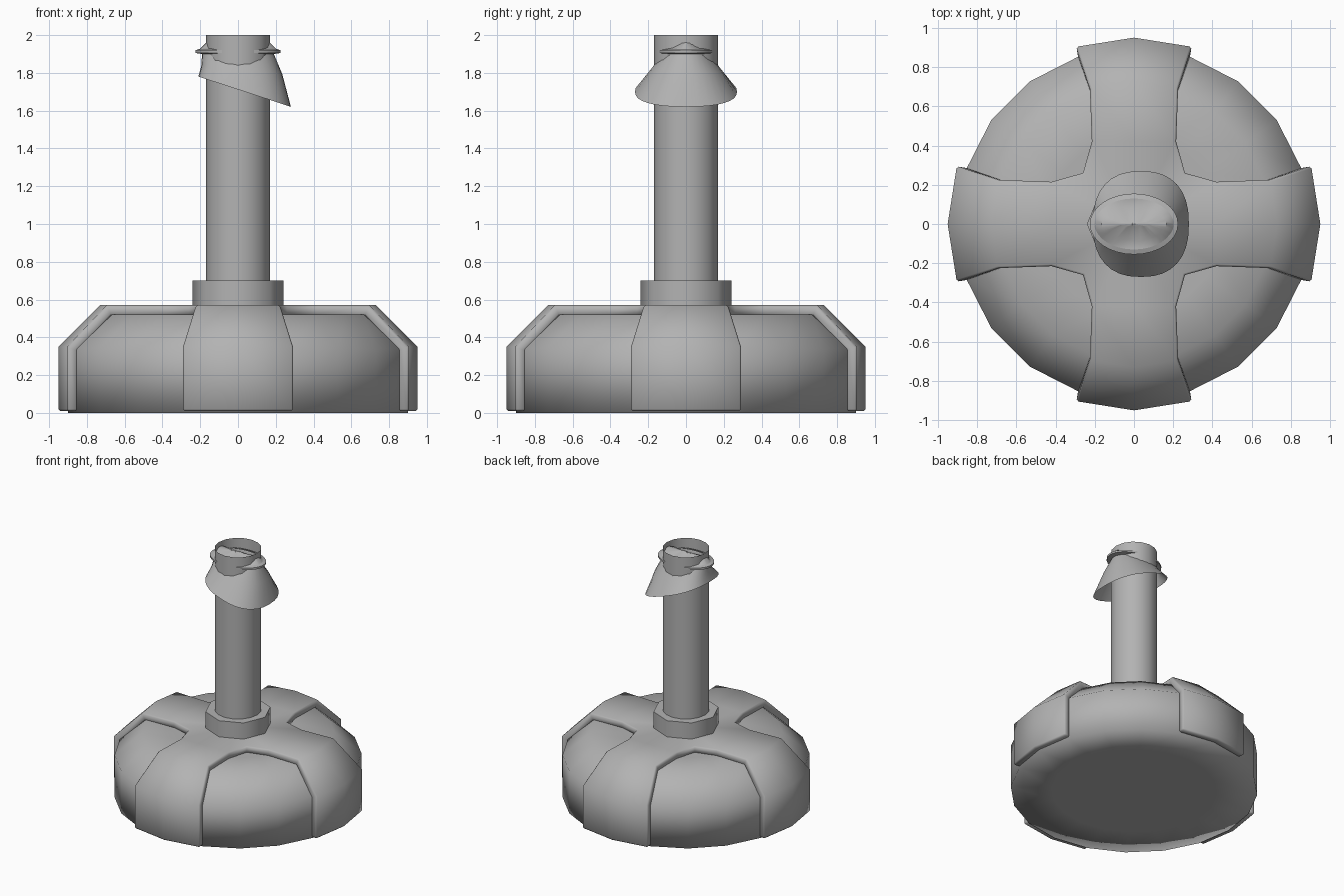
import bpy, math
from math import sin, cos, pi, radians

if "Cube" in bpy.data.objects:
    bpy.data.objects.remove(bpy.data.objects["Cube"])

grey = bpy.data.materials.new("plain_grey")
grey.diffuse_color = (0.45, 0.45, 0.45, 1)
grey.use_nodes = True
grey.node_tree.nodes["Principled BSDF"].inputs["Base Color"].default_value = grey.diffuse_color


def make(name, verts, faces, angle):
    """Mesh object from points, smooth below the given edge angle."""
    me = bpy.data.meshes.new(name)
    me.from_pydata(verts, [], faces)
    me.materials.append(grey)
    ob = bpy.data.objects.new(name, me)
    bpy.context.collection.objects.link(ob)
    bpy.ops.object.select_all(action='DESELECT')
    ob.select_set(True)
    bpy.context.view_layer.objects.active = ob
    if angle >= 180:
        bpy.ops.object.shade_smooth()
    else:
        bpy.ops.object.shade_smooth_by_angle(angle=radians(angle))
    return ob


def loft(name, rings, start=None, end=None, angle=40):
    """Skin between equal rings, with optional centre points as caps."""
    n = len(rings[0])
    verts = [p for r in rings for p in r]
    faces = [(k * n + i, k * n + (i + 1) % n, (k + 1) * n + (i + 1) % n, (k + 1) * n + i)
             for k in range(len(rings) - 1) for i in range(n)]
    if start:
        verts.append(start)
        c = len(verts) - 1
        faces += [(c, (i + 1) % n, i) for i in range(n)]
    if end:
        verts.append(end)
        c, b = len(verts) - 1, (len(rings) - 1) * n
        faces += [(c, b + i, b + (i + 1) % n) for i in range(n)]
    return make(name, verts, faces, angle)


def circle(r, z, n):
    return [(r * cos(2 * pi * i / n), r * sin(2 * pi * i / n), z) for i in range(n)]


# Rounded base drum
loft("base_drum", [circle(r, z, 20) for r, z in
     ((0.6, 0), (0.9, 0), (0.9, 0.34), (0.7, 0.52), (0.45, 0.52))],
     (0, 0, 0), (0, 0, 0.52), 180)

# Cross-shaped strap: four arms folded over the drum
verts, faces = [(0, 0, 0.57)], []
for q in range(4):
    a = q * pi / 2
    turn = lambda x, y, z: (x * cos(a) - y * sin(a), x * sin(a) + y * cos(a), z)
    b = len(verts)
    verts += [turn(0.42, s * 0.215, 0.57) for s in (-1, 0, 1)]
    for r, z in ((0.73, 0.57), (0.95, 0.35), (0.95, 0.01)):
        verts += [turn(r * cos(s * pi / 10), r * sin(s * pi / 10), z) for s in (-1, 0, 1)]
    verts.append(turn(0.26, 0.26, 0.57))
    for k in range(3):
        for j in range(2):
            i = b + k * 3 + j
            faces.append((i, i + 3, i + 4, i + 1))
    nxt = 1 + ((q + 1) % 4) * 13
    faces += [(0, b, b + 1), (0, b + 1, b + 2), (0, b + 2, b + 12), (0, b + 12, nxt)]
strap = make("cross_strap", verts, faces, 60)
m = strap.modifiers.new("thickness", 'SOLIDIFY')
m.thickness, m.offset, m.use_even_offset = 0.055, -1, True
m = strap.modifiers.new("soft_edges", 'BEVEL')
m.width, m.segments, m.limit_method, m.angle_limit = 0.01, 1, 'ANGLE', radians(60)

# Octagonal collar and open pipe
loft("collar", [circle(0.24, 0.56, 8), circle(0.24, 0.7, 8), circle(0.16, 0.7, 8)], angle=60)
loft("pipe", [circle(0.17, 0.55, 16), circle(0.17, 2.0, 16)])


# Cloth hood: slanted skirt, gathered neck and pinched top
def oval(cx, rx, ry, z, slope=0, lift=0, power=2.0, wave=0, n=32):
    pts = []
    for i in range(n):
        t = 2 * pi * i / n
        c, s = cos(t), sin(t)
        x = cx + rx * math.copysign(abs(c) ** (2 / power), c)
        y = (ry + wave * cos(9 * t)) * math.copysign(abs(s) ** (2 / power), s)
        pts.append((x, y, z + slope * x + lift * c * c))
    return pts


loft("hood_skirt", [
    oval(0.035, 0.245, 0.27, 1.712, -0.327, 0, 2.4),
    oval(0.02, 0.215, 0.19, 1.815, -0.1, 0, 2.2),
    oval(0, 0.19, 0.125, 1.9)], angle=60)
loft("hood_tie", [
    oval(0, 0.19, 0.125, 1.9),
    oval(0, 0.225, 0.155, 1.905),
    oval(0, 0.225, 0.155, 1.92),
    oval(0, 0.2, 0.13, 1.928)], angle=40)
loft("hood_top", [
    oval(0, 0.205, 0.13, 1.925),
    oval(0, 0.165, 0.085, 1.92, 0, 0.045, 2, 0.006),
    oval(0, 0.08, 0.012, 1.965, 0, 0, 2, 0.005)], None, (0, 0, 1.97), angle=40)
